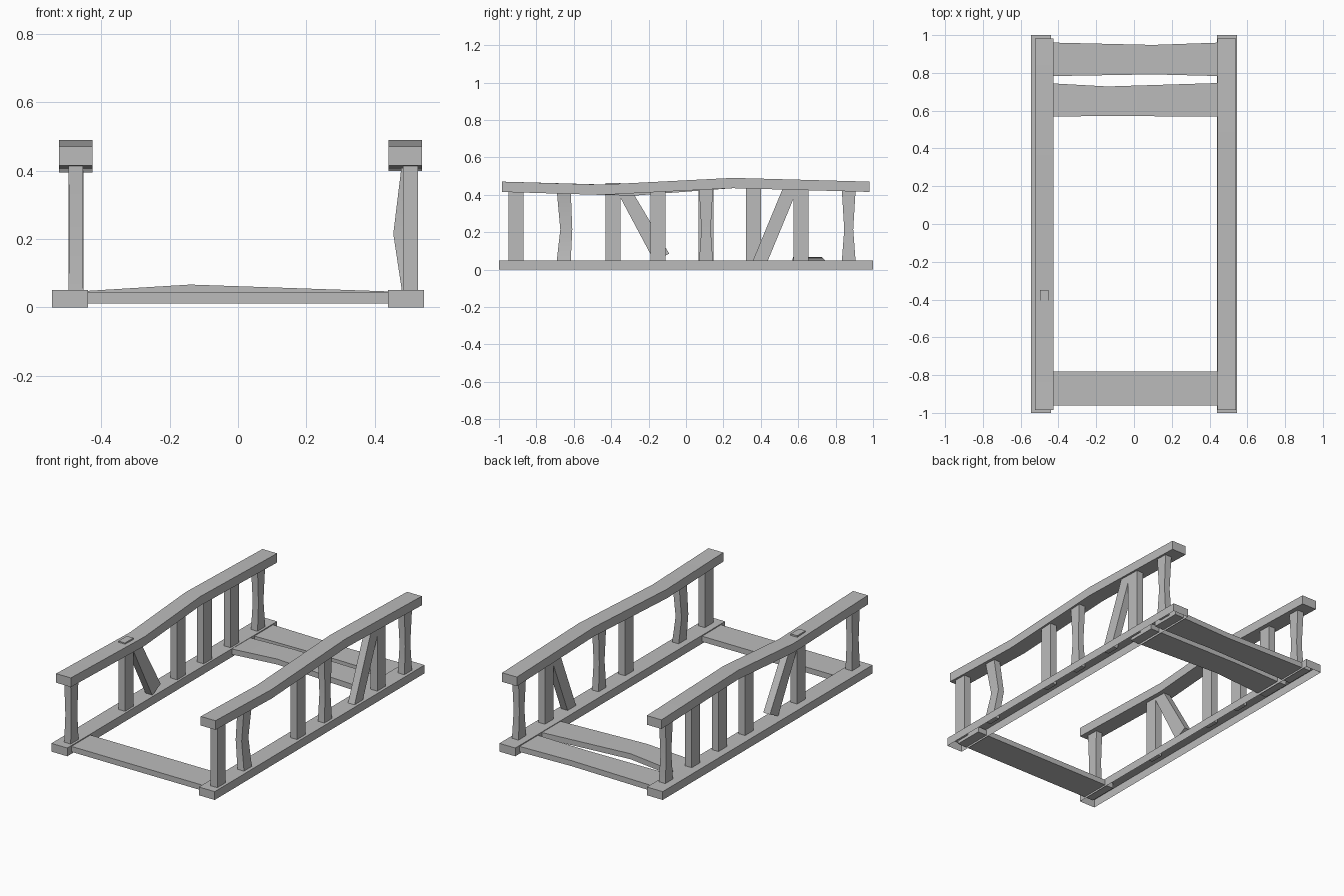
import bpy
import bmesh

cube = bpy.data.objects.get("Cube")
if cube:
    bpy.data.objects.remove(cube, do_unlink=True)

grey = bpy.data.materials.new("weathered_grey")
grey.use_nodes = True
grey.diffuse_color = (0.5, 0.5, 0.5, 1)
grey.node_tree.nodes["Principled BSDF"].inputs["Base Color"].default_value = (0.5, 0.5, 0.5, 1)


def beam(name, axis, rings, open_start=False):
    """Loft a four-sided beam through rings of (centre, half sizes, tilt)."""
    u, v = [a for a in range(3) if a != axis]
    bm = bmesh.new()
    loops = []
    for centre, half, *tilt in rings:
        loop = []
        for su, sv in ((-1, -1), (1, -1), (1, 1), (-1, 1)):
            p = list(centre)
            p[u] += su * half[0]
            p[v] += sv * half[1]
            if tilt:
                p[axis] += tilt[0] * sv * half[1]
            loop.append(bm.verts.new(p))
        loops.append(loop)
    for a, b in zip(loops, loops[1:]):
        for i in range(4):
            j = (i + 1) % 4
            bm.faces.new((a[i], a[j], b[j], b[i]))
    bm.faces.new(loops[-1])
    start = bm.faces.new(loops[0][::-1])
    bmesh.ops.recalc_face_normals(bm, faces=bm.faces)
    if open_start:
        bmesh.ops.delete(bm, geom=[start], context='FACES_ONLY')
    mesh = bpy.data.meshes.new(name)
    bm.to_mesh(mesh)
    bm.free()
    mesh.materials.append(grey)
    ob = bpy.data.objects.new(name, mesh)
    bpy.context.collection.objects.link(ob)
    return ob


LOW, HIGH = 0.03, 0.445     # post ends, sunk into curb and rail


def straight_post(name, x, y, top=HIGH):
    half = (0.022, 0.04)
    beam(name, 2, [((x, y, LOW), half), ((x, y, top), half)])


def worn_post(name, x, y, dx=0, dy=0, waist=0.03, depth=0.019):
    """Post whose middle is narrowed or pushed sideways."""
    half = (0.022, 0.038)
    beam(name, 2, [((x, y, LOW), half),
                   ((x + dx, y + dy, 0.215), (depth, waist)),
                   ((x, y, HIGH), half)])


# Curbs, hollow underneath
for side, x in (("right", -0.492), ("left", 0.492)):
    half = (0.053, 1.0)
    beam(side + "_curb", 2, [((x, 0, 0), half), ((x, 0, 0.05), half)], open_start=True)

# Handrails, sagging and humped along their length
rail_size = (0.049, 0.0275)
for side, x, dip_y, dip_z in (("right", -0.475, -0.28, 0.423), ("left", 0.49, -0.45, 0.427)):
    path = ((-0.985, 0.443), (dip_y, dip_z), (0.25, 0.463), (0.982, 0.443))
    beam(side + "_handrail", 1, [((x, y, z), rail_size) for y, z in path])

# Right side posts
RX, LX = -0.475, 0.505
worn_post("right_post_front", RX, -0.91)
straight_post("right_post_raised", RX, -0.39, 0.462)
for i, y in enumerate((0.107, 0.36, 0.615)):
    straight_post(f"right_post_{i}", RX, y)
worn_post("right_post_back", RX, 0.87, waist=0.024)

# Left side posts
straight_post("left_post_front", LX, -0.91)
worn_post("left_post_bent", LX, -0.655, dx=-0.03, dy=0.015, waist=0.032, depth=0.02)
straight_post("left_post_middle", LX, -0.15)
worn_post("left_post_notched", LX, 0.107, waist=0.025)
straight_post("left_post_rear", LX, 0.615)
worn_post("left_post_back", LX, 0.87, waist=0.024)

# Fallen leaning posts
lean = (0.022, 0.04)
beam("right_leaning_post", 2, [((RX, -0.13, 0.066), lean, 0.5), ((RX, -0.335, 0.43), lean)])
beam("left_leaning_post", 2, [((LX, 0.39, LOW), lean), ((LX, 0.56, 0.44), lean)])

# Floor planks: flat, slightly worn and warped
for name, y, mid_x, mid_y, rise in (("front_plank", -0.87, 0, 0, 0),
                                    ("back_plank", 0.872, 0.1, -0.002, 0),
                                    ("warped_plank", 0.658, -0.14, -0.008, 0.022)):
    wide = (0.09, 0.0165)
    mid = (0.09 if mid_x == 0 else 0.078, 0.0165)
    beam(name, 0, [((-0.5, y, 0.028), wide),
                   ((mid_x, y + mid_y, 0.028 + rise), mid),
                   ((0.5, y, 0.028), wide)])

# Soft shading with sharp edges kept
bpy.ops.object.select_all(action='DESELECT')
for ob in bpy.context.collection.objects:
    if ob.type == 'MESH':
        ob.select_set(True)
        bpy.context.view_layer.objects.active = ob
bpy.ops.object.shade_smooth_by_angle()
